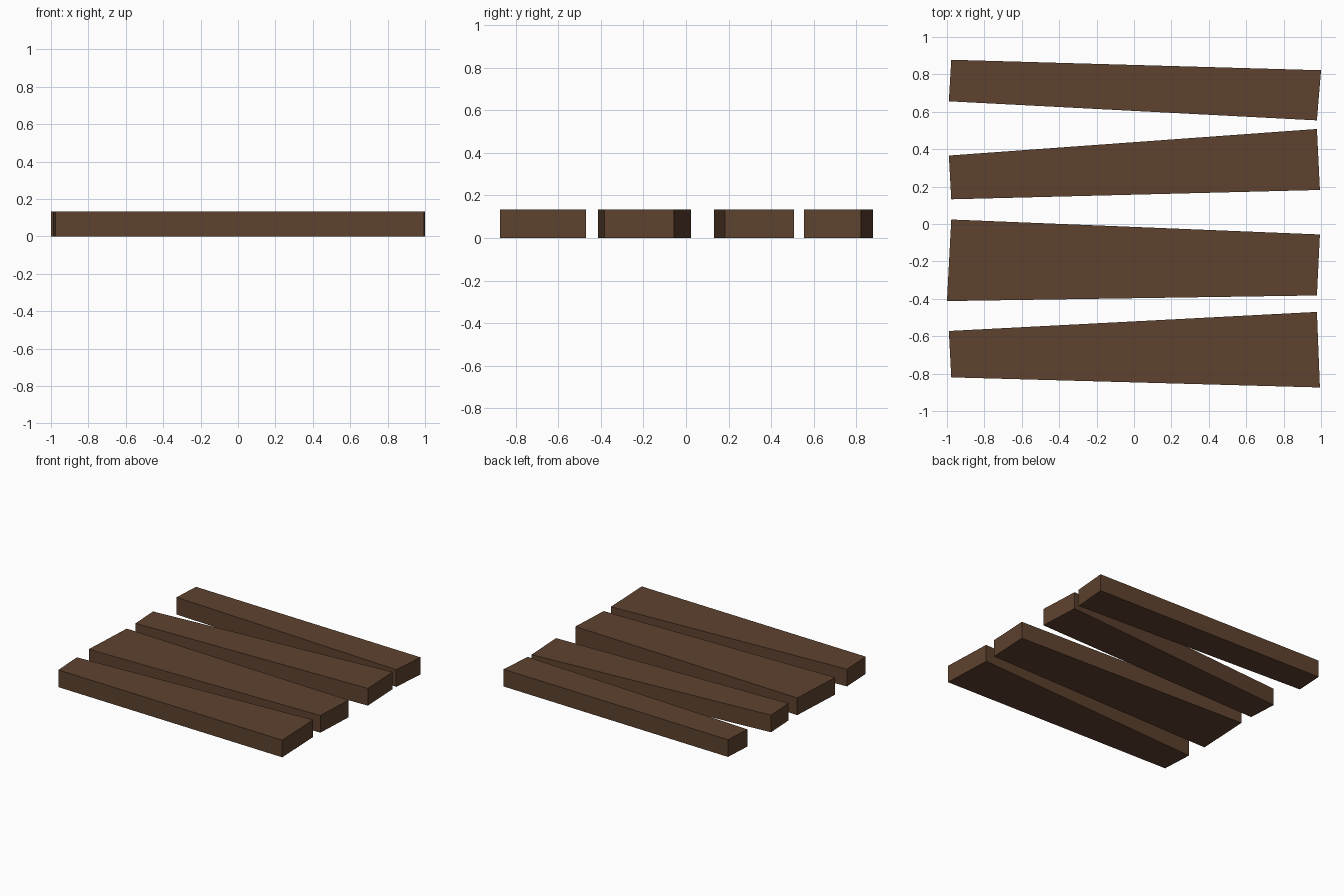
import bpy
import bmesh

if "Cube" in bpy.data.objects:
    bpy.data.objects.remove(bpy.data.objects["Cube"])

HEIGHT = 0.134

wood = bpy.data.materials.new("dark_brown_wood")
wood.diffuse_color = (0.112, 0.055, 0.028, 1.0)
wood.use_nodes = True
wood.node_tree.nodes["Principled BSDF"].inputs["Base Color"].default_value = wood.diffuse_color


def plank(name, outline):
    """Extrude a four-cornered outline up from the ground."""
    bm = bmesh.new()
    base = bm.faces.new([bm.verts.new((x, y, 0)) for x, y in outline])
    top = bmesh.ops.extrude_face_region(bm, geom=[base], use_keep_orig=True)
    verts = [v for v in top["geom"] if isinstance(v, bmesh.types.BMVert)]
    bmesh.ops.translate(bm, verts=verts, vec=(0, 0, HEIGHT))
    bmesh.ops.recalc_face_normals(bm, faces=bm.faces[:])
    mesh = bpy.data.meshes.new(name)
    bm.to_mesh(mesh)
    bm.free()
    mesh.materials.append(wood)
    bpy.context.collection.objects.link(bpy.data.objects.new(name, mesh))


# Four tapered planks, front to back
plank("front_plank", [(-0.977, -0.82), (0.994, -0.874), (0.978, -0.47), (-0.99, -0.572)])
plank("front_middle_plank", [(-1.0, -0.412), (0.978, -0.382), (0.994, -0.056), (-0.977, 0.024)])
plank("back_middle_plank", [(-0.977, 0.132), (0.994, 0.182), (0.978, 0.508), (-0.99, 0.366)])
plank("back_plank", [(-0.99, 0.656), (0.978, 0.554), (1.0, 0.822), (-0.977, 0.878)])
